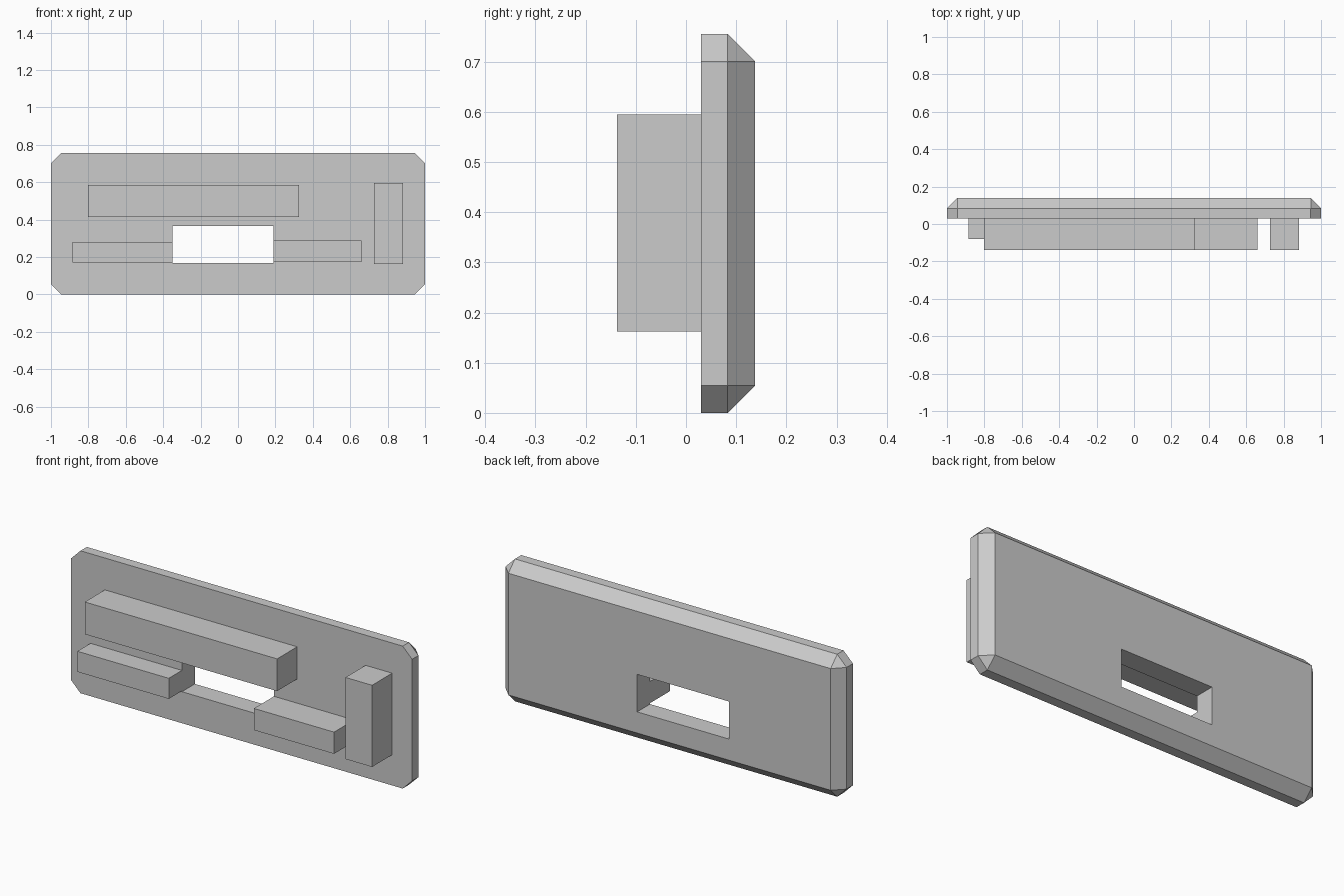
import bpy
import bmesh

default = bpy.data.objects.get("Cube")
if default:
    bpy.data.objects.remove(default, do_unlink=True)

grey = bpy.data.materials.new("plain_grey")
grey.use_nodes = True
GREY = (0.6, 0.6, 0.6, 1)
grey.diffuse_color = GREY
grey.node_tree.nodes["Principled BSDF"].inputs["Base Color"].default_value = GREY

FRONT, EDGE, BACK = 0.03, 0.083, 0.138
HEIGHT, CUT = 0.755, 0.055


def make_hull(name, points):
    """Convex solid around the points, with coplanar triangles merged."""
    bm = bmesh.new()
    for p in points:
        bm.verts.new(p)
    bmesh.ops.convex_hull(bm, input=bm.verts[:])
    bmesh.ops.dissolve_limit(bm, angle_limit=0.01, verts=bm.verts[:], edges=bm.edges[:])
    bmesh.ops.recalc_face_normals(bm, faces=bm.faces[:])
    mesh = bpy.data.meshes.new(name)
    bm.to_mesh(mesh)
    bm.free()
    mesh.materials.append(grey)
    obj = bpy.data.objects.new(name, mesh)
    bpy.context.collection.objects.link(obj)
    return obj


def make_box(name, xs, ys, zs):
    return make_hull(name, [(x, y, z) for x in xs for y in ys for z in zs])


# Plate: cut-corner outline at the front, bevelled to a rectangle at the back
points = []
for side in (-1, 1):
    for outer, inner in ((0, CUT), (HEIGHT, HEIGHT - CUT)):
        for y in (FRONT, EDGE):
            points += [(side * (1 - CUT), y, outer), (side, y, inner)]
        points.append((side * (1 - CUT), BACK, inner))
plate = make_hull("plate", points)

# Window through the plate
cutter = make_box("window_cutter", (-0.35, 0.19), (-0.3, 0.3), (0.167, 0.366))
cutter.hide_render = True
cutter.hide_viewport = True
cut = plate.modifiers.new("window", "BOOLEAN")
cut.operation = "DIFFERENCE"
cut.solver = "EXACT"
cut.object = cutter
bpy.context.view_layer.objects.active = plate
bpy.ops.object.modifier_apply(modifier=cut.name)
bpy.data.objects.remove(cutter, do_unlink=True)

# Raised bars on the front
make_box("upper_bar", (-0.802, 0.326), (-BACK, FRONT), (0.415, 0.586))
make_box("lower_right_bar", (-0.886, -0.35), (-0.08, FRONT), (0.171, 0.28))
make_box("lower_left_bar", (0.19, 0.66), (-BACK, FRONT), (0.172, 0.287))
make_box("upright_bar", (0.727, 0.883), (-BACK, FRONT), (0.162, 0.595))
